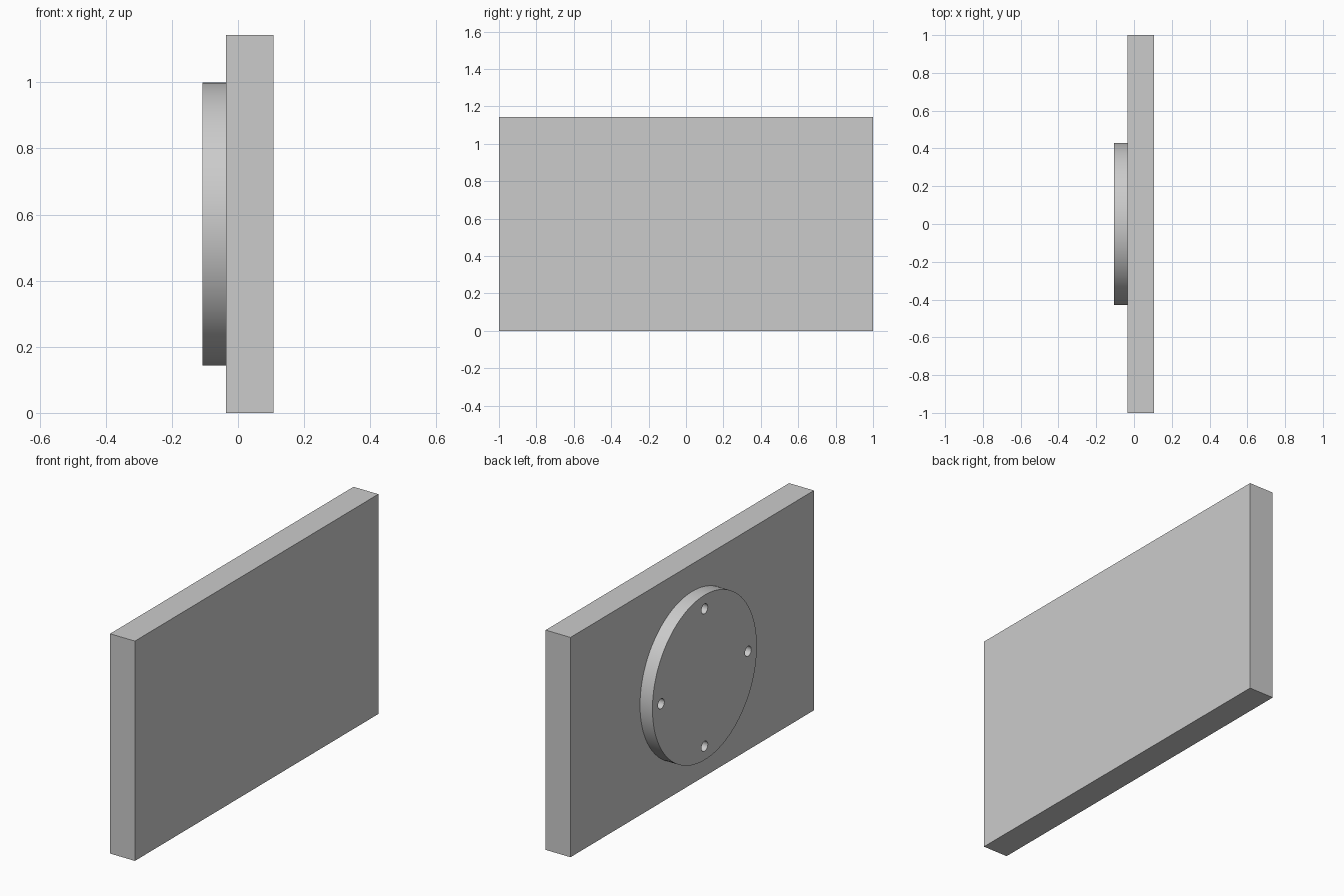
import bpy
import math

cube = bpy.data.objects.get("Cube")
if cube:
    bpy.data.objects.remove(cube, do_unlink=True)

UNIT = 1 / 14                # plate module
MID_Z = 8 * UNIT             # height of the disc centre
BACK_X = -0.5 * UNIT         # plane where disc and panel meet

grey = bpy.data.materials.new("light grey")
grey.use_nodes = True
COLOUR = (0.6, 0.6, 0.6, 1)
grey.diffuse_color = COLOUR
grey.node_tree.nodes["Principled BSDF"].inputs["Base Color"].default_value = COLOUR


def x_cylinder(name, radius, depth, centre, sides):
    """Cylinder whose axis runs along x."""
    bpy.ops.mesh.primitive_cylinder_add(
        vertices=sides, radius=radius, depth=depth,
        location=centre, rotation=(0, math.pi / 2, 0))
    obj = bpy.context.object
    obj.name = name
    obj.data.materials.append(grey)
    return obj


# Rectangular panel
bpy.ops.mesh.primitive_cube_add(size=1, location=(BACK_X + UNIT, 0, MID_Z))
panel = bpy.context.object
panel.name = "panel"
panel.scale = (2 * UNIT, 2, 2 * MID_Z)
bpy.ops.object.transform_apply(location=False, rotation=False, scale=True)
panel.data.materials.append(grey)

# Round mounting disc
disc = x_cylinder("mounting_disc", 6 * UNIT, UNIT,
                  (BACK_X - UNIT / 2, 0, MID_Z), 128)

# Four screw holes through the disc
cutters = []
for i in range(4):
    a = i * math.pi / 2
    centre = (BACK_X - UNIT / 2, 5 * UNIT * math.cos(a),
              MID_Z + 5 * UNIT * math.sin(a))
    cutter = x_cylinder("hole_cutter", 0.026, 2 * UNIT, centre, 32)
    cutter.hide_render = True
    cutters.append(cutter)
    cut = disc.modifiers.new("screw_hole", "BOOLEAN")
    cut.operation = "DIFFERENCE"
    cut.solver = "EXACT"
    cut.object = cutter

# Apply the holes, drop the cutters and smooth the round walls
bpy.ops.object.select_all(action="DESELECT")
disc.select_set(True)
bpy.context.view_layer.objects.active = disc
for modifier in list(disc.modifiers):
    bpy.ops.object.modifier_apply(modifier=modifier.name)
for cutter in cutters:
    bpy.data.objects.remove(cutter, do_unlink=True)
bpy.ops.object.shade_smooth_by_angle(angle=math.radians(30))
